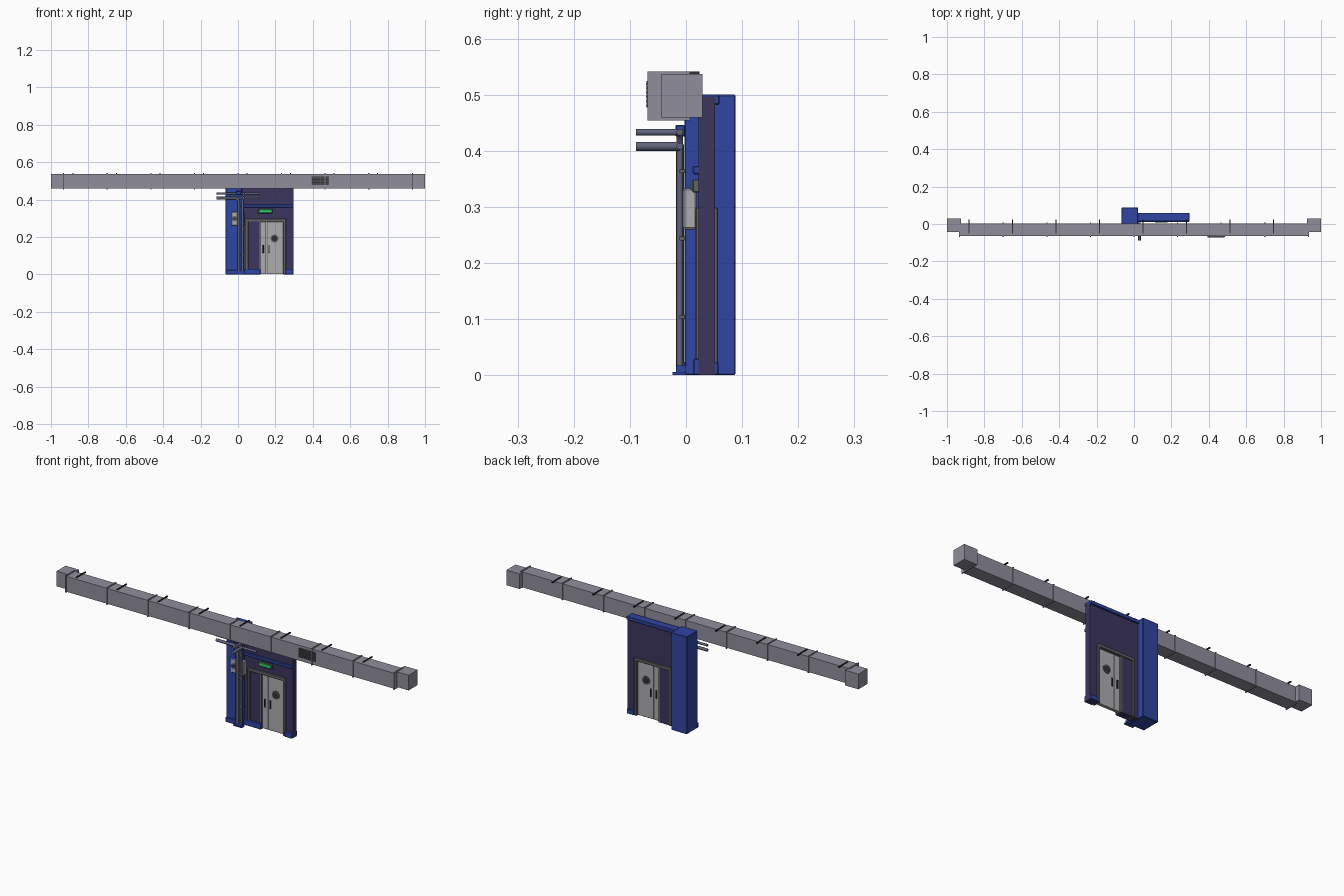
import bpy, bmesh, math
from mathutils import Vector

if "Cube" in bpy.data.objects:
    bpy.data.objects.remove(bpy.data.objects["Cube"])

def mat(name, r, g, b):
    m = bpy.data.materials.new(name)
    m.diffuse_color = (r, g, b, 1)
    m.use_nodes = True
    m.node_tree.nodes["Principled BSDF"].inputs["Base Color"].default_value = m.diffuse_color
    return m

BLUE = mat("blue_paint", 0.03, 0.06, 0.36)
PURPLE = mat("dark_purple", 0.045, 0.035, 0.11)
DUCT = mat("duct_metal", 0.28, 0.27, 0.33)
STEEL = mat("pipe_steel", 0.12, 0.13, 0.2)
FRAME = mat("frame_grey", 0.12, 0.115, 0.13)
DOOR = mat("door_grey", 0.42, 0.41, 0.43)
DARK = mat("dark_parts", 0.03, 0.03, 0.04)
GREEN = mat("sign_green", 0.03, 0.7, 0.15)

def box(name, x, y, z, m, bevel=0):
    """Box from (min, max) ranges."""
    bm = bmesh.new()
    bmesh.ops.create_cube(bm, size=1)
    for v in bm.verts:
        v.co = [(r[0] + r[1]) / 2 + c * (r[1] - r[0]) for r, c in zip((x, y, z), v.co)]
    me = bpy.data.meshes.new(name)
    bm.to_mesh(me)
    bm.free()
    me.materials.append(m)
    o = bpy.data.objects.new(name, me)
    bpy.context.collection.objects.link(o)
    if bevel:
        b = o.modifiers.new("bevel", 'BEVEL')
        b.width, b.segments = bevel, 1
    return o

def rod(name, a, b, r, m, sides=16):
    a, b = Vector(a), Vector(b)
    d = b - a
    bpy.ops.mesh.primitive_cylinder_add(vertices=sides, radius=r, depth=d.length,
        location=(a + b) / 2, rotation=d.to_track_quat('Z', 'Y').to_euler())
    o = bpy.context.object
    o.name = name
    o.data.materials.append(m)
    bpy.ops.object.shade_smooth_by_angle()
    return o

def pipe(name, start, corner, end, r, m, bend=0.022):
    """Pipe with one rounded elbow."""
    s, c, e = Vector(start), Vector(corner), Vector(end)
    u, v = (s - c).normalized(), (e - c).normalized()
    pts = [s]
    for i in range(7):
        t = i / 6 * math.pi / 2
        pts.append(c + u * bend * (1 - math.sin(t)) + v * bend * (1 - math.cos(t)))
    pts.append(e)
    cu = bpy.data.curves.new(name, 'CURVE')
    cu.dimensions = '3D'
    cu.bevel_depth, cu.bevel_resolution, cu.use_fill_caps = r, 3, True
    sp = cu.splines.new('POLY')
    sp.points.add(len(pts) - 1)
    for p, q in zip(sp.points, pts):
        p.co = (*q, 1)
    sp.use_smooth = True
    cu.materials.append(m)
    o = bpy.data.objects.new(name, cu)
    bpy.context.collection.objects.link(o)

# Column with skirting
box("column", (-0.066, 0.022), (-0.003, 0.088), (0, 0.5), BLUE, 0.002)
box("column_skirting", (-0.066, 0.026), (-0.010, 0.0), (0, 0.024), BLUE, 0.002)

# Wall pieces around the doorway
WY = (0.022, 0.052)
box("wall_left", (0.02, 0.118), WY, (0, 0.29), PURPLE)
box("wall_right", (0.243, 0.297), WY, (0, 0.29), PURPLE)
box("wall_lintel", (0.02, 0.297), WY, (0.283, 0.496), PURPLE)
box("wall_top_rail", (0.02, 0.297), (0.018, 0.060), (0.482, 0.5), BLUE, 0.002)
box("wall_trim_strip", (0.02, 0.297), (0.012, 0.024), (0.358, 0.373), BLUE, 0.002)
for i, x in enumerate([(0.022, 0.12), (0.255, 0.297)]):
    box(f"front_skirting_{i}", x, (0.013, 0.024), (0, 0.03), BLUE, 0.002)
box("back_skirting", (0.256, 0.297), (0.050, 0.058), (0, 0.024), BLUE, 0.002)

# Door frame, showing on both wall faces
FY = (0.017, 0.057)
box("frame_left", (0.042, 0.056), FY, (0, 0.299), FRAME, 0.002)
box("frame_right", (0.242, 0.256), FY, (0, 0.299), FRAME, 0.002)
box("frame_top", (0.042, 0.256), FY, (0.282, 0.299), FRAME, 0.002)
box("frame_post", (0.111, 0.119), (0.020, 0.054), (0, 0.284), FRAME)

# Double door: narrow and wide leaf, both with handles
box("narrow_leaf", (0.119, 0.151), (0.029, 0.045), (0.002, 0.282), DOOR, 0.001)
box("wide_leaf", (0.153, 0.242), (0.029, 0.045), (0.002, 0.282), DOOR, 0.001)
for side, y, s in (("front", 0.029, -1), ("back", 0.045, 1)):
    for i, x in enumerate((0.135, 0.166)):
        box(f"{side}_handle_{i}", (x - 0.003, x + 0.003),
            sorted((y, y + s * 0.006)), (0.115, 0.157), DARK, 0.001)
    rod(f"{side}_window_ring", (0.195, y - s * 0.002, 0.192), (0.195, y + s * 0.004, 0.192), 0.021, FRAME, 24)
    rod(f"{side}_window_glass", (0.195, y, 0.192), (0.195, y + s * 0.005, 0.192), 0.015, DARK, 24)

# Exit light above the door
box("exit_light_body", (0.108, 0.184), (0.012, 0.024), (0.326, 0.349), FRAME, 0.001)
box("exit_light_lens", (0.112, 0.180), (0.008, 0.013), (0.329, 0.346), GREEN, 0.002)

# Alarm box and switch box beside the pipes
box("alarm_box", (-0.036, -0.003), (-0.008, 0.0), (0.262, 0.333), DOOR, 0.003)
rod("alarm_bell", (-0.018, -0.006, 0.298), (-0.018, -0.012, 0.298), 0.014, FRAME, 24)
rod("alarm_bell_hub", (-0.018, -0.010, 0.298), (-0.018, -0.014, 0.298), 0.006, DARK)
box("switch_box", (0.02, 0.036), (-0.005, 0.019), (0.260, 0.333), DOOR, 0.003)

# Pipes: two risers with elbows, two horizontal runs and two forward stubs
PY = -0.011
pipe("riser_left", (0.004, PY, 0.015), (0.004, PY, 0.408), (-0.115, PY, 0.408), 0.0075, STEEL)
pipe("riser_right", (0.025, PY, 0.015), (0.025, PY, 0.433), (0.115, PY, 0.433), 0.006, STEEL)
rod("upper_run", (-0.115, PY, 0.433), (0.03, PY, 0.433), 0.006, STEEL)
rod("lower_run", (0.0, PY, 0.408), (0.115, PY, 0.408), 0.006, STEEL)
rod("upper_stub", (0.03, PY, 0.433), (0.03, -0.089, 0.433), 0.006, STEEL)
rod("lower_stub", (0.03, PY, 0.408), (0.03, -0.089, 0.408), 0.008, STEEL)
box("pipe_foot", (-0.012, 0.038), (-0.024, 0.0), (0, 0.006), BLUE)
box("pipe_base", (-0.006, 0.034), (-0.018, 0.0), (0.006, 0.017), BLUE)
box("pipe_top_clamp", (-0.01, 0.015), (-0.019, -0.002), (0.425, 0.446), BLUE, 0.002)
for i, z in enumerate((0.1, 0.24, 0.36)):
    box(f"pipe_clamp_{i}", (-0.005, 0.034), (-0.012, -0.002), (z, z + 0.007), FRAME)

# Overhead duct, seam flanges, support bars and end elbows
box("duct", (-0.935, 0.935), (-0.065, 0.004), (0.458, 0.537), DUCT)
for i in range(9):
    x = -0.932 + i * 0.233
    box(f"duct_flange_{i}", (x - 0.003, x + 0.003), (-0.069, 0.007), (0.454, 0.541), DUCT)
for i in range(8):
    x = -0.882 + i * 0.2325
    box(f"support_bar_{i}", (x - 0.003, x + 0.003), (-0.052, 0.024), (0.535, 0.541), DARK)
for side, s in (("left", -1), ("right", 1)):
    box(f"{side}_duct_end", sorted((s * 0.925, s)), (-0.044, 0.029), (0.459, 0.537), DUCT)

# Ventilation grille
box("grille_back", (0.392, 0.486), (-0.067, -0.06), (0.477, 0.524), DARK)
for i in range(6):
    z = 0.479 + i * 0.0078
    box(f"grille_slat_{i}", (0.394, 0.484), (-0.071, -0.066), (z, z + 0.003), FRAME)
for i in range(3):
    x = 0.392 + i * 0.0455
    box(f"grille_bar_{i}", (x, x + 0.003), (-0.07, -0.066), (0.477, 0.524), FRAME)
